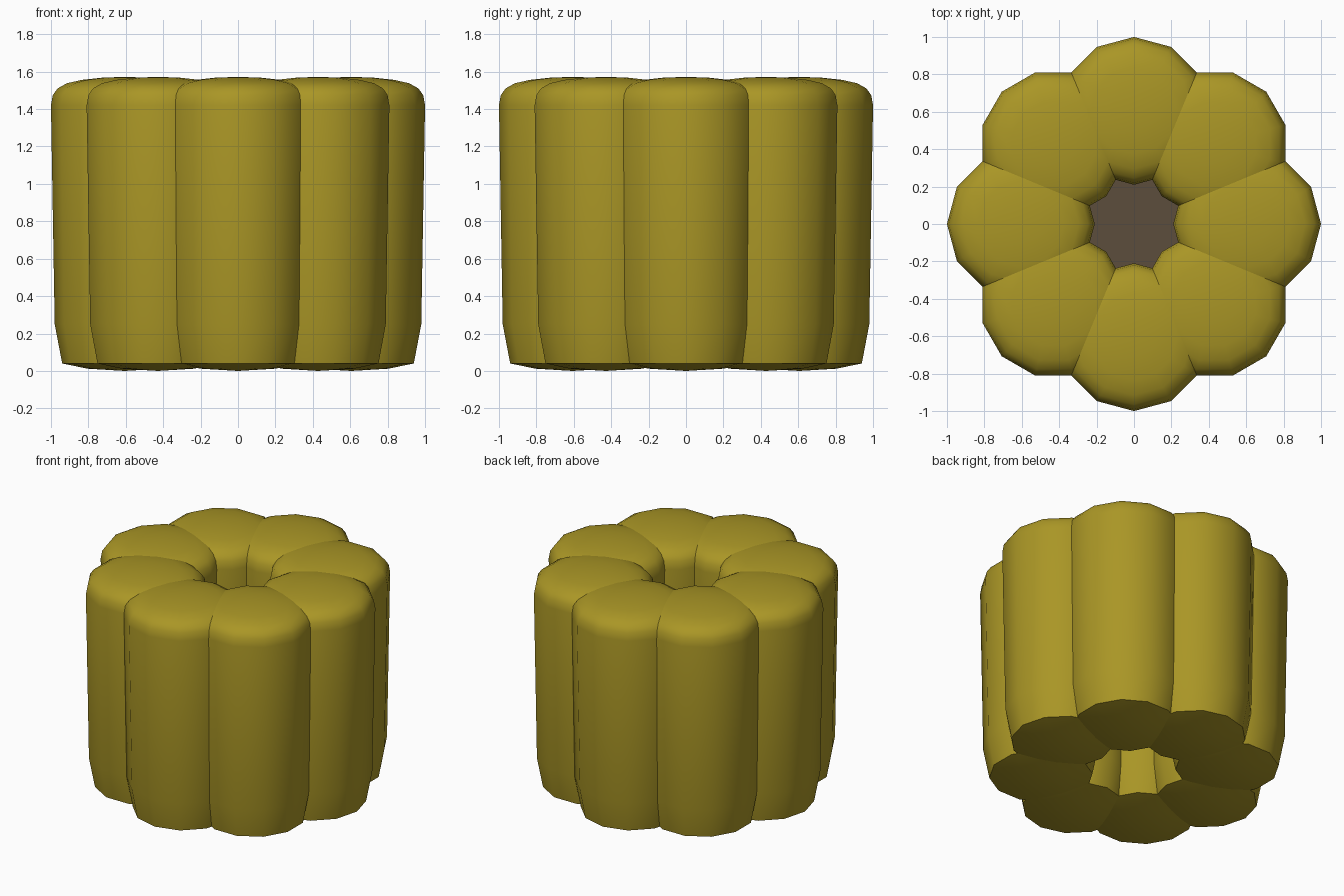
import bpy, bmesh
from math import radians, cos, sin
from mathutils import Matrix

if "Cube" in bpy.data.objects:
    bpy.data.objects.remove(bpy.data.objects["Cube"], do_unlink=True)


def material(name, rgb):
    mat = bpy.data.materials.new(name)
    mat.use_nodes = True
    mat.diffuse_color = (*rgb, 1)
    mat.node_tree.nodes["Principled BSDF"].inputs["Base Color"].default_value = (*rgb, 1)
    return mat


def lathe(name, profile, sides, mat):
    """Turn a (radius, height) profile about z into a closed mesh."""
    bm = bmesh.new()
    verts = [bm.verts.new((r, 0, z)) for r, z in profile]
    edges = [bm.edges.new(pair) for pair in zip(verts, verts[1:])]
    bmesh.ops.spin(bm, geom=verts + edges, cent=(0, 0, 0), axis=(0, 0, 1),
                   angle=radians(360), steps=sides)
    bmesh.ops.remove_doubles(bm, verts=bm.verts, dist=0.0005)
    bmesh.ops.recalc_face_normals(bm, faces=bm.faces)
    mesh = bpy.data.meshes.new(name)
    bm.to_mesh(mesh)
    bm.free()
    mesh.materials.append(mat)
    return mesh


def place(name, mesh, matrix):
    obj = bpy.data.objects.new(name, mesh)
    bpy.context.collection.objects.link(obj)
    obj.matrix_world = matrix
    return obj


olive = material("olive yellow", (0.40, 0.305, 0.019))
brown = material("dark brown", (0.107, 0.076, 0.045))

# Rounded, slightly tapered lobe with a domed top and shallow domed base
lobe_profile = [(0, 0), (0.2, 0.012), (0.335, 0.04), (0.375, 0.25), (0.395, 1.42),
                (0.385, 1.475), (0.36, 1.51), (0.31, 1.538), (0.23, 1.556),
                (0.12, 1.568), (0, 1.572)]
lobe_mesh = lathe("lobe", lobe_profile, 12, olive)

# Eight overlapping lobes in a ring
lobes = []
for i in range(8):
    turn = Matrix.Rotation(radians(45 * i), 4, "Z")
    lobes.append(place(f"lobe_{i + 1}", lobe_mesh, turn @ Matrix.Translation((0.605, 0, 0))))

# Smooth lobes, keeping the lower rim crisp
bpy.ops.object.select_all(action="DESELECT")
lobes[0].select_set(True)
bpy.context.view_layer.objects.active = lobes[0]
bpy.ops.object.shade_smooth_by_angle(angle=radians(42))

# Core plug closing the central hole
core_profile = [(0, 0.5), (0.3, 0.5), (0.3, 1.0), (0, 1.0)]
place("core", lathe("core", core_profile, 16, brown), Matrix.Identity(4))
